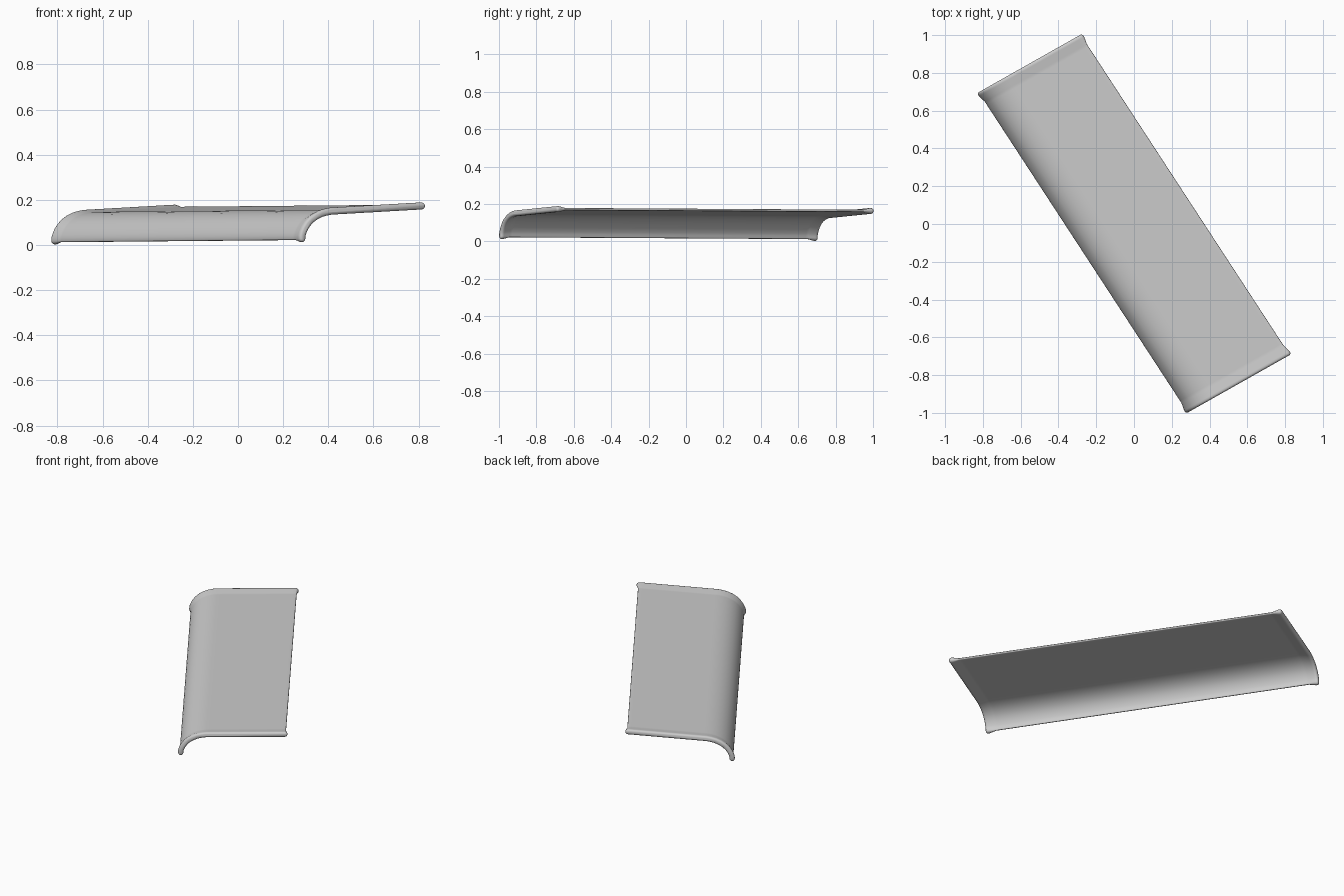
import bpy, bmesh
from math import sin, cos, radians
from mathutils import Vector

if "Cube" in bpy.data.objects:
    bpy.data.objects.remove(bpy.data.objects["Cube"])

# Cross-section of the curved panel: (fraction across the width, height)
PROFILE = [(0.0, 0.018), (0.0, 0.030), (0.008, 0.045), (0.022, 0.063), (0.045, 0.083),
           (0.075, 0.101), (0.115, 0.117), (0.160, 0.129), (0.205, 0.136),
           (0.245, 0.140), (0.275, 0.1409), (0.97, 0.1621), (1.0, 0.163)]
ORIGIN = Vector((-0.812, 0.692, 0.0))    # low back corner
ACROSS = Vector((0.530, 0.299, 0.0))     # low edge to high edge
ALONG = Vector((1.096, -1.679, 0.010))   # back end to front end, slight rise
THIN, LIP = 0.006, 0.0155                # half thickness of panel and of end lip

# Rounded lip swelling at one end: (distance from the end, half thickness)
END = [(-0.010, 0.005), (-0.008, 0.010), (-0.004, 0.014), (0.001, LIP),
       (0.009, LIP), (0.050, THIN), (0.065, THIN)]


def to_uz(p):
    return Vector((p[0] * ACROSS.length, p[1]))


def ring(t, h):
    """Closed outline around the profile with rounded tips."""
    pts = [to_uz(p) for p in PROFILE]
    tan = [(pts[min(i + 1, len(pts) - 1)] - pts[max(i - 1, 0)]).normalized()
           for i in range(len(pts))]
    nor = [Vector((-d.y, d.x)) for d in tan]
    upper = [p + n * h for p, n in zip(pts, nor)]
    lower = [p - n * h for p, n in zip(pts, nor)]

    def tip(i, sign):
        return [pts[i] + sign * h * (nor[i] * cos(a) + tan[i] * sin(a))
                for a in map(radians, (30, 60, 90, 120, 150))]

    outline = upper + tip(-1, 1) + lower[::-1] + tip(0, -1)
    side = ACROSS.normalized()
    return [ORIGIN + ALONG * t + side * p.x + Vector((0, 0, p.y)) for p in outline]


# Panel swept along its length, swelling into a lip at both ends
length = ALONG.length
sections = [(s / length, h) for s, h in END]
sections += [(1 - s / length, h) for s, h in reversed(END)]
bm = bmesh.new()
rings = [[bm.verts.new(p) for p in ring(t, h)] for t, h in sections]
n = len(rings[0])
for a, b in zip(rings, rings[1:]):
    for i in range(n):
        j = (i + 1) % n
        bm.faces.new((a[i], a[j], b[j], b[i]))
bm.faces.new(rings[0])
bm.faces.new(rings[-1])
bmesh.ops.recalc_face_normals(bm, faces=bm.faces)
mesh = bpy.data.meshes.new("curved_panel")
bm.to_mesh(mesh)
bm.free()
panel = bpy.data.objects.new("curved_panel", mesh)
bpy.context.collection.objects.link(panel)
bpy.context.view_layer.objects.active = panel
panel.select_set(True)
bpy.ops.object.shade_smooth_by_angle(angle=radians(40))
